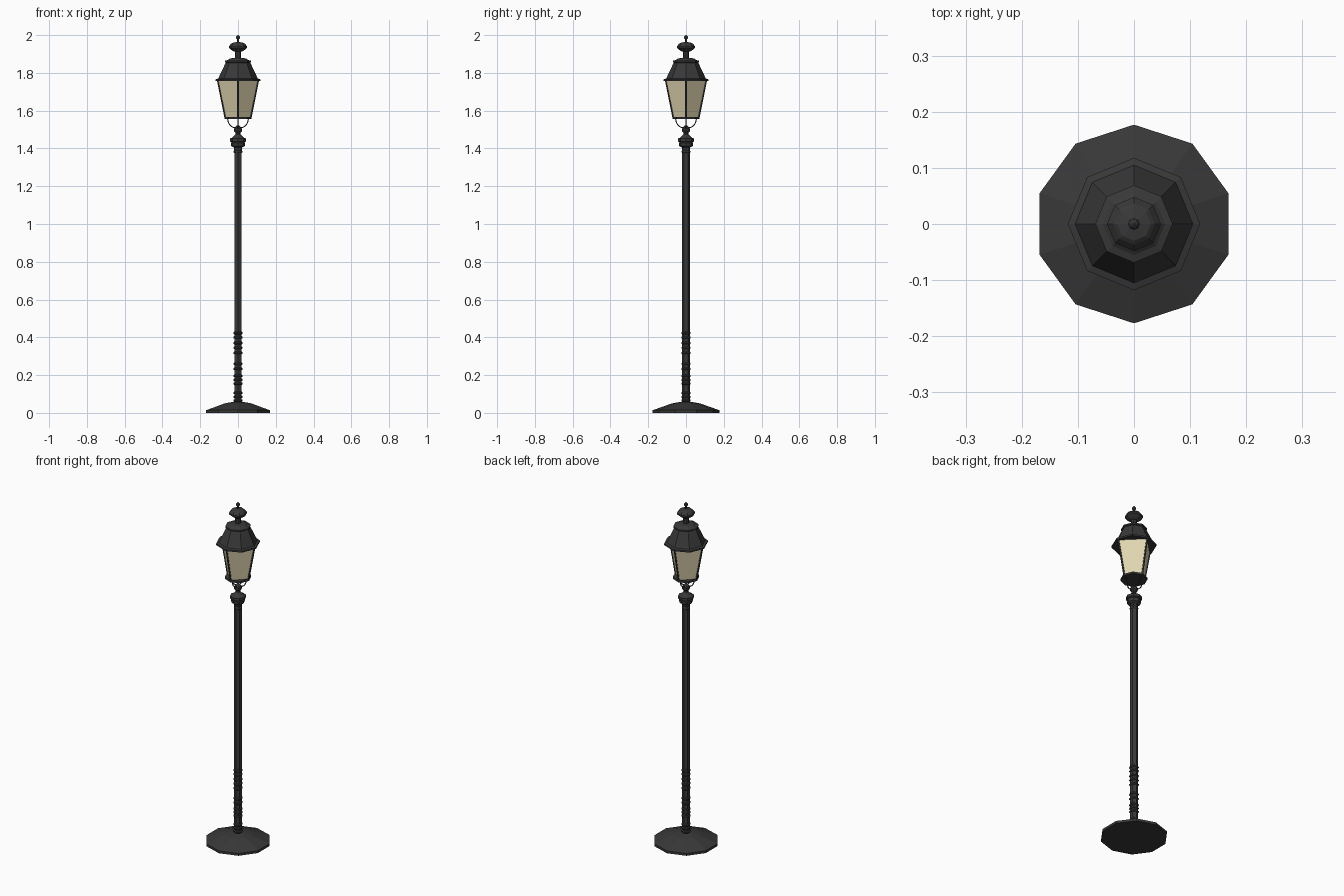
import bpy, bmesh
from math import sin, cos, pi
from mathutils import Vector

if "Cube" in bpy.data.objects:
    bpy.data.objects.remove(bpy.data.objects["Cube"])


def material(name, rgb):
    m = bpy.data.materials.new(name)
    m.diffuse_color = (*rgb, 1)
    m.use_nodes = True
    m.node_tree.nodes["Principled BSDF"].inputs["Base Color"].default_value = m.diffuse_color
    return m


IRON = material("dark_iron", (0.04, 0.04, 0.04))
GLASS = material("warm_glass", (0.75, 0.67, 0.44))


def finish(name, bm, mat):
    bmesh.ops.recalc_face_normals(bm, faces=bm.faces)
    me = bpy.data.meshes.new(name)
    bm.to_mesh(me)
    bm.free()
    me.materials.append(mat)
    ob = bpy.data.objects.new(name, me)
    bpy.context.collection.objects.link(ob)
    return ob


def lathe(name, profile, sides, mat=IRON):
    """Faceted solid of revolution from (radius, z) pairs; one corner on +y."""
    bm = bmesh.new()
    rings = []
    for r, z in profile:
        rings.append([bm.verts.new((r * cos(pi / 2 + 2 * pi * i / sides),
                                    r * sin(pi / 2 + 2 * pi * i / sides), z))
                      for i in range(sides)])
    for a, b in zip(rings, rings[1:]):
        for i in range(sides):
            j = (i + 1) % sides
            bm.faces.new((a[i], a[j], b[j], b[i]))
    bm.faces.new(rings[0])
    bm.faces.new(rings[-1])
    return finish(name, bm, mat)


def rod(name, points, radius):
    """Thin round rod along a path."""
    cu = bpy.data.curves.new(name, 'CURVE')
    cu.dimensions = '3D'
    cu.bevel_depth = radius
    cu.bevel_resolution = 1
    cu.use_fill_caps = True
    sp = cu.splines.new('POLY')
    sp.points.add(len(points) - 1)
    for p, co in zip(sp.points, points):
        p.co = (*co, 1)
    cu.materials.append(IRON)
    ob = bpy.data.objects.new(name, cu)
    bpy.context.collection.objects.link(ob)


# Foot and post
lathe("base", [(0.177, 0), (0.177, 0.014), (0.075, 0.05), (0.03, 0.058)], 10)
lathe("post", [(0.0205, 0.05), (0.0205, 1.42)], 6)

# Decorative rings on the lower post
for k, z in enumerate((0.065, 0.085, 0.106, 0.155, 0.175, 0.196, 0.233,
                       0.26, 0.318, 0.345, 0.37, 0.4, 0.423)):
    lathe(f"post_ring_{k}", [(0.02, z - 0.007), (0.025, z - 0.003),
                             (0.025, z + 0.003), (0.02, z + 0.007)], 8)

# Collar at the top of the post, with neck and ball
lathe("collar", [(0.02, 1.375), (0.023, 1.38), (0.023, 1.385), (0.02, 1.39),
                 (0.022, 1.405), (0.036, 1.413), (0.038, 1.43), (0.034, 1.433),
                 (0.043, 1.437), (0.043, 1.452), (0.03, 1.458),
                 (0.022, 1.465), (0.013, 1.475), (0.013, 1.482),
                 (0.021, 1.492), (0.021, 1.505), (0.012, 1.516),
                 (0.006, 1.522)], 8)

# Four curved arms carrying the lantern
for k in range(4):
    c, s = cos(k * pi / 2), sin(k * pi / 2)
    path = [(0.01, 1.508), (0.03, 1.513), (0.044, 1.525), (0.052, 1.542),
            (0.056, 1.562)]
    rod(f"lantern_arm_{k}", [(r * c, r * s, z) for r, z in path], 0.003)
    # Corner bar of the glass housing
    rod(f"corner_bar_{k}", [(0.067 * c, 0.067 * s, 1.56),
                            (0.108 * c, 0.108 * s, 1.765)], 0.005)

# Lantern
lathe("lantern_floor", [(0.071, 1.555), (0.071, 1.566)], 8)
lathe("glass_panes", [(0.067, 1.562), (0.108, 1.762)], 4, GLASS)
lathe("roof", [(0.118, 1.757), (0.118, 1.766), (0.105, 1.77), (0.068, 1.848),
               (0.063, 1.853), (0.069, 1.856), (0.069, 1.864), (0.055, 1.868),
               (0.042, 1.877), (0.016, 1.879)], 8)

# Chimney cap and finial
lathe("chimney", [(0.016, 1.87), (0.016, 1.92)], 8)
lathe("chimney_cap", [(0.018, 1.912), (0.03, 1.918), (0.048, 1.932),
                      (0.048, 1.941), (0.037, 1.954), (0.03, 1.959),
                      (0.008, 1.963)], 8)
lathe("finial", [(0.005, 1.955), (0.005, 1.977), (0.0105, 1.983),
                 (0.0105, 1.991), (0.006, 1.997), (0.002, 2.0)], 8)
